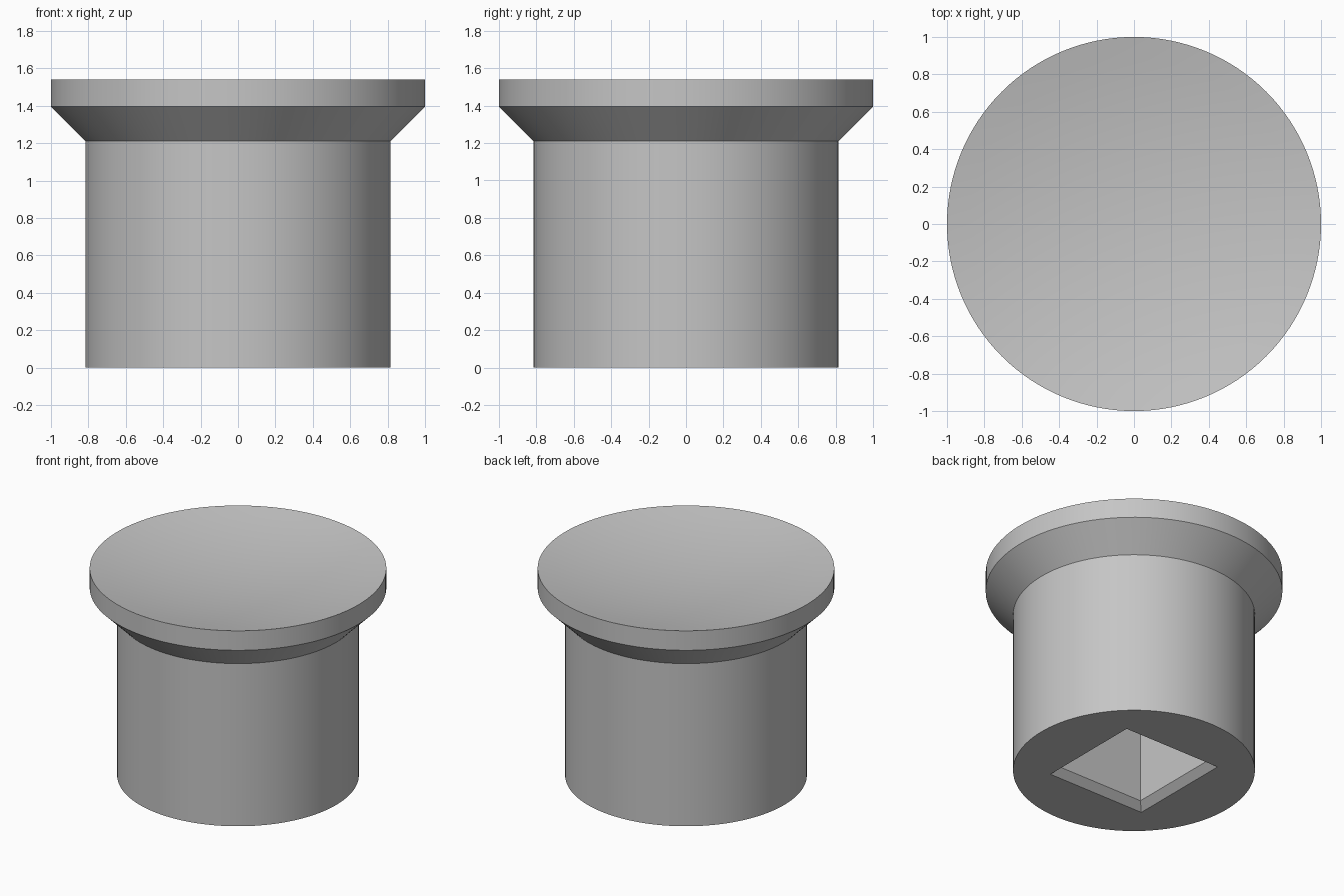
import bpy, bmesh, math

if "Cube" in bpy.data.objects:
    bpy.data.objects.remove(bpy.data.objects["Cube"])

SEGMENTS = 128
grey = bpy.data.materials.new("plain grey")
grey.diffuse_color = (0.56, 0.56, 0.56, 1)
grey.use_nodes = True
grey.node_tree.nodes["Principled BSDF"].inputs["Base Color"].default_value = grey.diffuse_color


def make_object(name, bm):
    bmesh.ops.recalc_face_normals(bm, faces=bm.faces)
    mesh = bpy.data.meshes.new(name)
    bm.to_mesh(mesh)
    bm.free()
    mesh.materials.append(grey)
    obj = bpy.data.objects.new(name, mesh)
    bpy.context.collection.objects.link(obj)
    return obj


def revolve(name, profile):
    """Turn a (radius, z) profile around the z axis into a closed solid."""
    bm = bmesh.new()
    verts = [bm.verts.new((r, 0, z)) for r, z in profile]
    edges = [bm.edges.new(pair) for pair in zip(verts, verts[1:])]
    bmesh.ops.spin(bm, geom=verts + edges, cent=(0, 0, 0), axis=(0, 0, 1),
                   angle=math.tau, steps=SEGMENTS)
    bmesh.ops.remove_doubles(bm, verts=bm.verts, dist=1e-4)
    return make_object(name, bm)


def square_loft(name, sections):
    """Stack square cross-sections given as (half width, z)."""
    bm = bmesh.new()
    rings = [[bm.verts.new((sx * h, sy * h, z))
              for sx, sy in ((1, 1), (-1, 1), (-1, -1), (1, -1))]
             for h, z in sections]
    for low, high in zip(rings, rings[1:]):
        for i in range(4):
            j = (i + 1) % 4
            bm.faces.new((low[i], low[j], high[j], high[i]))
    bm.faces.new(rings[0])
    bm.faces.new(rings[-1])
    return make_object(name, bm)


# Round stem with a flared head and a shallow dished top
RIM_Z, DISH = 1.54, 0.105
dish = [(r / 8, RIM_Z - DISH * (1 - (r / 8) ** 2)) for r in range(8, -1, -1)]
button = revolve("button_body",
                 [(0, 0), (0.815, 0), (0.815, 1.21), (1, 1.395)] + dish)

# Square socket with a chamfered mouth, cut into the underside
cutter = square_loft("socket_cutter",
                     [(0.45, -0.05), (0.35, 0.05), (0.35, 1.0)])
cutter.hide_render = True
cut = button.modifiers.new("socket", 'BOOLEAN')
cut.operation = 'DIFFERENCE'
cut.solver = 'EXACT'
cut.object = cutter

bpy.context.view_layer.objects.active = button
button.select_set(True)
bpy.ops.object.modifier_apply(modifier=cut.name)
bpy.data.objects.remove(cutter)
bpy.ops.object.shade_smooth_by_angle(angle=math.radians(30))
